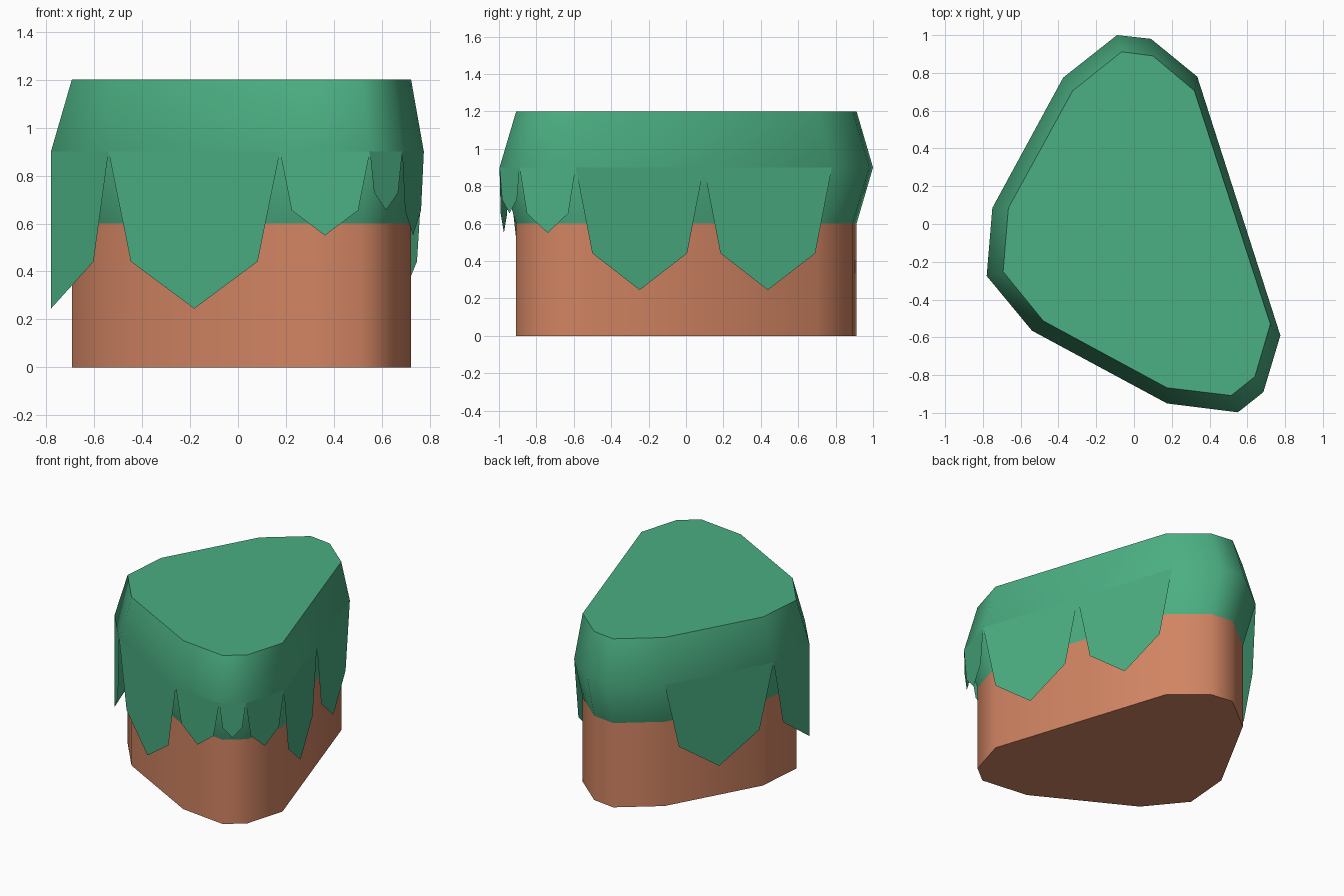
import bpy, bmesh
from mathutils import Vector

if "Cube" in bpy.data.objects:
    bpy.data.objects.remove(bpy.data.objects["Cube"])

# Counter-clockwise plan outlines: wide rim and narrower wall
RIM = [(-.09, 1), (-.375, .775), (-.75, .085), (-.78, -.275), (-.54, -.565), (.175, -.95),
       (.55, -.997), (.685, -.89), (.775, -.59), (.335, .78), (.09, .98)]
WALL = [(-.065, .912), (-.325, .705), (-.665, .085), (-.693, -.252), (-.48, -.513), (.175, -.867),
        (.515, -.908), (.64, -.808), (.722, -.53), (.32, .705), (.1, .89)]
RIM_Z = 0.9


def material(name, rgb):
    m = bpy.data.materials.new(name)
    m.diffuse_color = (*rgb, 1)
    m.use_nodes = True
    m.node_tree.nodes["Principled BSDF"].inputs["Base Color"].default_value = m.diffuse_color
    return m


GRASS = material("grass_green", (0.070, 0.425, 0.223))
DIRT = material("dirt_brown", (0.640, 0.232, 0.124))


def finish(name, bm, mat, smooth=True):
    me = bpy.data.meshes.new(name)
    bm.to_mesh(me)
    bm.free()
    me.materials.append(mat)
    ob = bpy.data.objects.new(name, me)
    bpy.context.collection.objects.link(ob)
    if smooth:
        bpy.ops.object.select_all(action='DESELECT')
        ob.select_set(True)
        bpy.context.view_layer.objects.active = ob
        bpy.ops.object.shade_smooth_by_angle(angle=0.9)
    return ob


def loft(name, levels, mat, top=False, bottom=False):
    """Stack outlines at given heights and join them with side walls."""
    bm = bmesh.new()
    rings = [[bm.verts.new((x, y, z)) for x, y in pts] for pts, z in levels]
    n = len(rings[0])
    for a, b in zip(rings, rings[1:]):
        for i in range(n):
            j = (i + 1) % n
            bm.faces.new((a[i], a[j], b[j], b[i]))
    if top:
        bm.faces.new(rings[-1])
    if bottom:
        bm.faces.new(rings[0][::-1])
    return finish(name, bm, mat)


# Dirt wall and bulging grass cap
loft("dirt_base", [(WALL, 0), (WALL, 0.6)], DIRT, bottom=True)
loft("grass_cap", [(WALL, 0.6), (RIM, RIM_Z), (WALL, 1.2)], GRASS, top=True)


def drip(name, a, mid, b, drop):
    """Pointed grass flap hanging from the rim, made of two mirrored halves."""
    bm = bmesh.new()

    def vert(p, d):
        return bm.verts.new((p.x, p.y, RIM_Z - d))
    top, tip = vert(mid, 0), vert(mid, drop)
    bm.faces.new((vert(a, 0), vert(a.lerp(mid, .26), drop * .7), tip, top))
    bm.faces.new((top, tip, vert(b.lerp(mid, .26), drop * .7), vert(b, 0)))
    finish(name, bm, GRASS, smooth=False)


P = [Vector(p) for p in RIM]
half = P[8].lerp(P[9], .5)
# Flaps: start, end, hanging length (the long right side carries two)
spans = [(P[1], P[2], .655), (P[4], P[5], .655), (P[5], P[6], .35), (P[6], P[7], .245),
         (P[7], P[8], .35), (P[8], half, .655), (half, P[9], .655)]
for k, (a, b, d) in enumerate(spans):
    drip(f"grass_drip_{k + 1}", a, a.lerp(b, .5), b, d)
# Flap folded around the left corner
drip("grass_drip_corner", P[2], P[3], P[4], .655)
